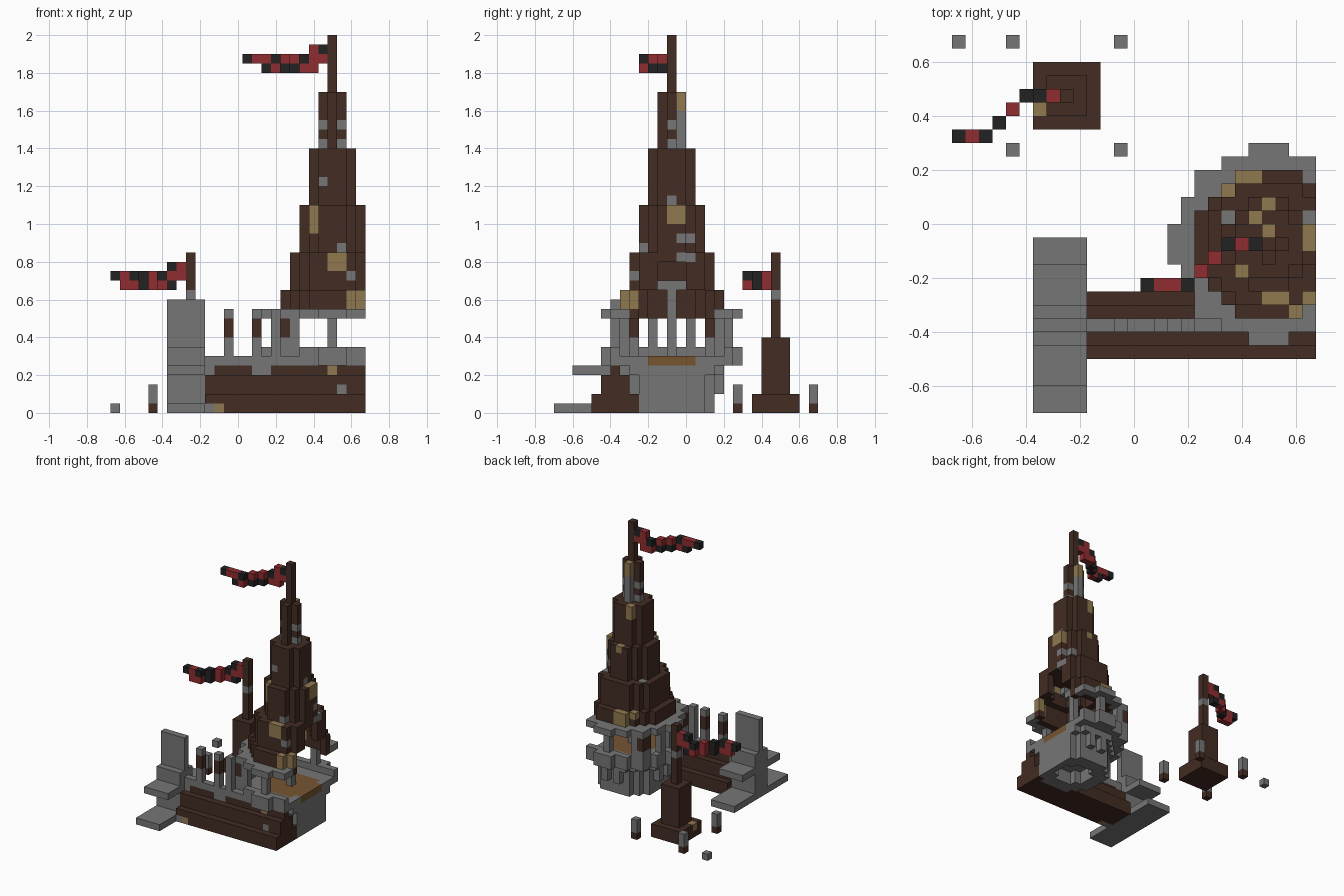
import bpy
import bmesh

cube = bpy.data.objects.get("Cube")
if cube:
    bpy.data.objects.remove(cube)

UNIT = 0.05
COLOURS = {
    "dark_wood": (0.055, 0.025, 0.017),
    "stone_grey": (0.18, 0.18, 0.18),
    "pale_timber": (0.28, 0.19, 0.08),
    "floor_plank": (0.18, 0.09, 0.03),
    "banner_red": (0.28, 0.026, 0.03),
    "banner_black": (0.016, 0.016, 0.017),
}
NAMES = list(COLOURS)
WOOD, STONE, PALE, FLOOR, RED, BLACK = range(len(NAMES))
MATS = []
for label, rgb in COLOURS.items():
    m = bpy.data.materials.new(label)
    m.use_nodes = True
    m.diffuse_color = (*rgb, 1)
    node = m.node_tree.nodes["Principled BSDF"]
    node.inputs["Base Color"].default_value = (*rgb, 1)
    node.inputs["Roughness"].default_value = 0.9
    MATS.append(m)

used = set()   # blocks already taken by earlier parts


def box(i0, i1, j0, j1, k0, k1):
    return {(i, j, k) for i in range(i0, i1) for j in range(j0, j1) for k in range(k0, k1)}


# tower axis, and the plane where the tower is cut flat
CX, CY, EDGE = 23, 12, 27


def disc(r2, k0, k1):
    """Round layer of blocks about the tower axis, by squared radius."""
    return {(CX + a, CY + b, k) for a in range(-7, EDGE - CX) for b in range(-7, 8)
            for k in range(k0, k1) if a * a + b * b <= r2}


def around(a0, a1, b0, b1, k0, k1):
    return box(CX + a0, CX + a1, CY + b0, CY + b1, k0, k1)


def build(name, cells, mat, spots=()):
    """Make one block-built part; spots are (cells, material) overrides."""
    cells = set(cells) - used
    used.update(cells)
    bm = bmesh.new()
    verts = {}

    def vert(p):
        if p not in verts:
            verts[p] = bm.verts.new(((p[0] - 13.5) * UNIT, (p[1] - 14) * UNIT, p[2] * UNIT))
        return verts[p]

    for c in sorted(cells):
        colour = mat
        for where, other in spots:
            if c in where:
                colour = other
        for axis in range(3):
            u, v = (axis + 1) % 3, (axis + 2) % 3
            for side in (0, 1):
                n = list(c)
                n[axis] += 1 if side else -1
                if tuple(n) in cells:
                    continue
                ring = []
                for du, dv in ((0, 0), (1, 0), (1, 1), (0, 1)):
                    p = list(c)
                    p[axis] += side
                    p[u] += du
                    p[v] += dv
                    ring.append(vert(tuple(p)))
                face = bm.faces.new(ring if side else ring[::-1])
                face.material_index = colour
    mesh = bpy.data.meshes.new(name)
    bm.to_mesh(mesh)
    bm.free()
    for m in MATS:
        mesh.materials.append(m)
    obj = bpy.data.objects.new(name, mesh)
    bpy.context.collection.objects.link(obj)


# Tower foot: hollowed drum with corbel ribs
ribs = {c for c in disc(29, 2, 4) if (c[0] + c[1]) % 2}
build("tower_floor", disc(13, 5, 6), FLOOR)
build("tower_foot", (disc(20, 0, 5) - disc(5, 0, 2)) | ribs | disc(29, 4, 5), STONE)

# Gallery: lower rail, posts and upper ring
build("gallery_rail", disc(50, 5, 6) | (disc(50, 6, 7) - disc(34, 6, 7)), STONE)
posts = set()
for s in (-1, 1):
    for a, b in ((0, 6 * s), (-6, 2 * s), (-5, 4 * s), (-5, 5 * s), (-4, 5 * s), (-6, 0)):
        posts |= around(a, a + 1, b, b + 1, 7, 10)
build("gallery_posts", posts, STONE, [(around(-5, -4, -5, 6, 8, 10), WOOD)])
build("gallery_ring", disc(50, 10, 11) - disc(29, 10, 11), STONE)

# Inner column with spreading braces
column = around(0, 1, 0, 1, 6, 14)
for s in (-1, 1):
    column |= around(0, 1, s, s + 1, 13, 14) | around(0, 1, 2 * s, 2 * s + 1, 14, 15)
build("inner_column", column, STONE)

# Spire in five shrinking tiers, the two lowest hollow
build("spire_tier_1", disc(29, 10, 13) - disc(20, 10, 13), WOOD, [
    (around(2, 4, -5, -3, 11, 13), PALE),
    (around(-2, 0, 5, 6, 11, 13), PALE),
    (around(-3, -2, 4, 5, 12, 13), PALE)])
build("spire_tier_2", disc(20, 13, 17) - disc(10, 13, 16), WOOD, [
    (around(0, 2, -4, -3, 15, 17), PALE),
    (around(2, 3, -4, -2, 14, 15), STONE),
    (around(3, 4, 1, 3, 16, 17), STONE),
    (around(-3, -2, 2, 3, 16, 17), STONE)])
build("spire_tier_3", disc(10, 17, 22), WOOD, [
    (around(-3, -1, -3, -1, 19, 22), PALE),
    (around(3, 4, 0, 2, 20, 22), PALE),
    (around(1, 2, -3, -2, 17, 18), STONE),
    (around(2, 4, 1, 3, 18, 19), STONE),
    (around(0, 1, 3, 4, 21, 22), PALE)])
build("spire_tier_4", disc(5, 22, 28), WOOD, [
    (around(-1, 0, -2, -1, 24, 25), STONE),
    (around(2, 3, 0, 1, 22, 23), STONE),
    (around(-1, 0, 2, 3, 26, 28), PALE)])
build("spire_tier_5", disc(1, 28, 34), WOOD, [
    (around(-1, 2, 0, 1, 28, 29), STONE),
    (around(-1, 2, 0, 1, 30, 31), STONE),
    (around(0, 1, 1, 2, 28, 32), STONE),
    (around(0, 1, 1, 2, 32, 34), PALE)])
build("spire_pole", disc(0, 34, 40), WOOD)

# End buttress: thin fin with stepped slabs on both sides
build("end_buttress", box(6, 10, 0, 13, 0, 1) | box(6, 10, 2, 11, 4, 5)
      | box(6, 10, 5, 8, 0, 7) | box(6, 10, 6, 7, 0, 12), STONE)

# Stepped rampart, parapet and its posts
build("rampart", box(10, 27, 4, 9, 0, 2) | box(10, 27, 5, 8, 2, 4) | box(10, 27, 6, 7, 4, 5), WOOD, [
    (box(10, 11, 4, 5, 0, 1), STONE),
    (box(11, 12, 4, 5, 0, 1), PALE),
    (box(24, 25, 4, 6, 2, 3), STONE),
    (box(23, 24, 5, 7, 4, 5), PALE),
    (box(15, 17, 6, 7, 4, 5), STONE),
    (box(10, 11, 6, 7, 4, 5), STONE)])
build("parapet", box(10, 27, 6, 7, 5, 6), STONE)
for n, i in enumerate((12, 15, 17)):
    band = [] if i == 17 else [(box(i, i + 1, 6, 7, 8, 10), WOOD)]
    build(f"parapet_post_{n + 1}", box(i, i + 1, 6, 7, 6, 11), STONE, band)

# Small watch post behind
build("watch_base", box(6, 11, 21, 26, 0, 2), WOOD, [(box(6, 7, 22, 23, 1, 2), PALE)])
build("watch_body", box(7, 10, 22, 25, 2, 8), WOOD)
build("watch_pole", box(8, 9, 23, 24, 8, 17), WOOD, [(box(8, 9, 23, 24, 12, 13), STONE)])

# Short marker posts
for n, (i, j) in enumerate(((4, 19), (12, 19), (4, 27), (12, 27))):
    build(f"marker_post_{n + 1}", box(i, i + 1, j, j + 1, 0, 3), STONE,
          [(box(i, i + 1, j, j + 1, 0, 1), WOOD)])
build("marker_stone", box(0, 1, 27, 28, 0, 1), STONE)


def banner(name, i, j, k, rows):
    """Checked banner flying toward -x; each row is read outward from the pole."""
    cells, reds = set(), set()
    for drop, row in enumerate(rows):
        for n, mark in enumerate(row):
            if mark == " ":
                continue
            c = (i - 1 - n, j - min(3, max(0, n - 2)), k - drop)
            cells.add(c)
            if mark == "R":
                reds.add(c)
    build(name, cells, BLACK, [(reds, RED)])


banner("spire_banner", 23, 12, 38, ("BR", "RRBRRBRRB", " RRBBRB"))
banner("watch_banner", 8, 23, 15, ("RB", "RRBRBBRB", " BRRBRR"))
